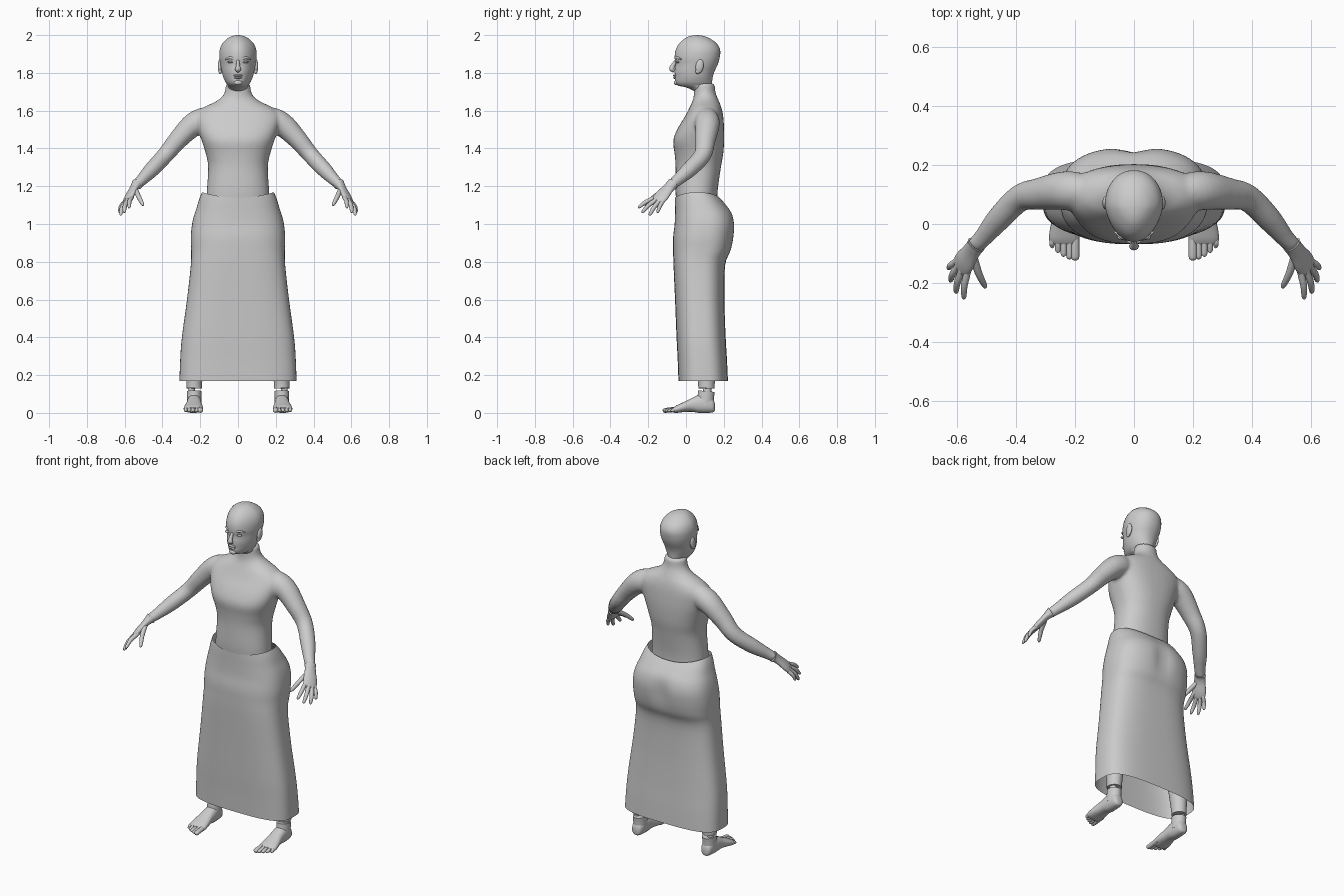
import bpy, bmesh, math
from mathutils import Vector, Matrix

grey = bpy.data.materials.new("light grey")
grey.diffuse_color = (0.6, 0.6, 0.6, 1)


def smooth_rows(rows, k):
    """Catmull-Rom interpolation of equal-length number rows."""
    out = []
    for i in range(len(rows) - 1):
        a, b, c, d = rows[max(i - 1, 0)], rows[i], rows[i + 1], rows[min(i + 2, len(rows) - 1)]
        for j in range(k):
            t = j / k
            out.append([q + 0.5 * t * (r - p + t * (2 * p - 5 * q + 4 * r - s + t * (3 * (q - r) + s - p)))
                        for p, q, r, s in zip(a, b, c, d)])
    return out + [list(rows[-1])]


def loft(bm, rings, seg=32, caps=True, egg=0.0):
    """Skin rings given as (centre, side axis, depth axis, squareness)."""
    loops = []
    for c, u, v, n in rings:
        loop = []
        for i in range(seg):
            a = 2 * math.pi * i / seg
            x, y = math.cos(a), math.sin(a)
            px = math.copysign(abs(x) ** (2 / n), x)
            py = math.copysign(abs(y) ** (2 / n), y)
            px *= 1 - egg * max(0, -py)
            loop.append(bm.verts.new(c + u * px + v * py))
        loops.append(loop)
    for p, q in zip(loops, loops[1:]):
        for i in range(seg):
            j = (i + 1) % seg
            bm.faces.new((p[i], p[j], q[j], q[i]))
    if caps:
        bm.faces.new(loops[0])
        bm.faces.new(loops[-1])


def stack(bm, rows, k=4, seg=40, caps=True, egg=0.0):
    """Upright loft from rows of (z, half width, front y, back y, squareness)."""
    loft(bm, [(Vector((0, (f + b) / 2, z)), Vector((max(w, .001), 0, 0)), Vector((0, (b - f) / 2, 0)), n)
              for z, w, f, b, n in smooth_rows(rows, k)], seg, caps, egg)


def limb(bm, rows, side, k=4, seg=16):
    """Tube from rows of (x, y, z, radius along side, radius across)."""
    rows = smooth_rows(rows, k)
    pts = [Vector(r[:3]) for r in rows]
    rings = []
    for i, r in enumerate(rows):
        t = (pts[min(i + 1, len(pts) - 1)] - pts[max(i - 1, 0)]).normalized()
        s = Vector(side)
        u = (s - t * s.dot(t)).normalized()
        rings.append((pts[i], u * max(r[3], .001), t.cross(u) * max(r[4], .001), 2))
    loft(bm, rings, seg)


def ball(bm, c, size, turn=0.0):
    m = Matrix.Translation(c) @ Matrix.Rotation(turn, 4, 'X') @ Matrix.Diagonal((*size, 1))
    bmesh.ops.create_uvsphere(bm, u_segments=20, v_segments=12, radius=1, matrix=m)


def finish(bm, name, mirror=False):
    bmesh.ops.recalc_face_normals(bm, faces=bm.faces)
    me = bpy.data.meshes.new(name)
    bm.to_mesh(me)
    bm.free()
    me.materials.append(grey)
    ob = bpy.data.objects.new(name, me)
    bpy.context.collection.objects.link(ob)
    bpy.context.view_layer.objects.active = ob
    ob.select_set(True)
    bpy.ops.object.shade_smooth_by_angle(angle=math.radians(50))
    ob.select_set(False)
    if mirror:
        ob.modifiers.new("mirror", 'MIRROR').use_mirror_merge = False
    return ob


# Torso, neck and arms blended into one skin
bm = bmesh.new()
stack(bm, [(1.10, .170, -.050, .165, 2.3), (1.18, .165, -.056, .168, 2.3), (1.30, .158, -.055, .185, 2.3),
           (1.37, .170, -.060, .197, 2.4), (1.44, .192, -.068, .202, 2.5), (1.50, .212, -.047, .202, 2.5),
           (1.57, .225, -.005, .197, 2.4), (1.615, .185, .018, .188, 2.2), (1.645, .125, .032, .177, 2),
           (1.67, .088, .040, .166, 2), (1.70, .070, .042, .156, 2), (1.745, .064, .042, .152, 2)])
for s in (1, -1):
    limb(bm, [(s * .14, .11, 1.565, .05, .06), (s * .20, .112, 1.545, .066, .066), (s * .25, .112, 1.515, .065, .062),
              (s * .32, .102, 1.443, .055, .052), (s * .385, .088, 1.365, .047, .045),
              (s * .455, .02, 1.29, .043, .042), (s * .51, -.045, 1.233, .033, .032),
              (s * .537, -.073, 1.208, .030, .028)], (0, 1, 0))
body = finish(bm, "torso_and_arms")
rm = body.modifiers.new("blend", 'REMESH')
rm.mode, rm.voxel_size, rm.use_smooth_shade = 'VOXEL', .009, True
sm = body.modifiers.new("soften", 'SMOOTH')
sm.factor, sm.iterations = .5, 8

# Head, chin tucking back into the neck
bm = bmesh.new()
stack(bm, [(1.70, .050, .050, .140, 2), (1.722, .052, .005, .140, 2), (1.733, .054, -.042, .138, 2),
           (1.75, .066, -.057, .138, 2.1), (1.78, .079, -.058, .142, 2.2), (1.81, .086, -.060, .152, 2.2),
           (1.845, .093, -.056, .168, 2.2), (1.88, .098, -.060, .178, 2.2), (1.92, .097, -.055, .181, 2.1),
           (1.955, .083, -.036, .163, 2.1), (1.983, .055, -.005, .125, 2), (1.996, .027, .025, .09, 2),
           (2.0, .001, .055, .06, 2)], egg=.22)
finish(bm, "head")

# Nose and lips
bm = bmesh.new()
limb(bm, [(0, -.050, 1.872, .006, .006), (0, -.061, 1.852, .009, .009), (0, -.072, 1.832, .012, .013),
          (0, -.075, 1.819, .017, .013), (0, -.062, 1.809, .010, .008)], (1, 0, 0))
finish(bm, "nose")
bm = bmesh.new()
ball(bm, (0, -.058, 1.786), (.024, .010, .006))
ball(bm, (0, -.058, 1.774), (.020, .010, .006))
ball(bm, (0, -.053, 1.748), (.022, .011, .013))
finish(bm, "lips_and_chin")

# Eyes, brows and ears
bm = bmesh.new()
ball(bm, (.040, -.045, 1.857), (.016, .010, .006))
limb(bm, [(.016, -.053, 1.871, .004, .004), (.040, -.046, 1.880, .007, .006),
          (.066, -.026, 1.872, .003, .003)], (0, 0, 1))
finish(bm, "eyes_and_brows", True)
bm = bmesh.new()
ball(bm, (.096, .072, 1.835), (.011, .021, .037), -.15)
ball(bm, (.094, .062, 1.808), (.009, .012, .014))
finish(bm, "ears", True)

# Hand: cuff, palm, four fingers and thumb
bm = bmesh.new()
across = (.037, .04, -.025)
limb(bm, [(.534, -.070, 1.211, .033, .031), (.541, -.080, 1.203, .031, .025), (.555, -.100, 1.182, .034, .019),
          (.573, -.127, 1.150, .041, .018), (.586, -.147, 1.127, .038, .014),
          (.592, -.156, 1.117, .026, .008)], across, seg=20)
fingers = [((.564, -.163, 1.140), (.577, -.255, 1.086)), ((.584, -.160, 1.127), (.604, -.235, 1.060)),
           ((.597, -.146, 1.116), (.623, -.195, 1.045)), ((.602, -.126, 1.115), (.630, -.152, 1.060)),
           ((.542, -.115, 1.180), (.502, -.218, 1.098))]
for i, (a, b) in enumerate(fingers):
    a, b = Vector(a), Vector(b)
    r = .0125 if i == 4 else .0115 - .001 * (i == 3)
    mid = a.lerp(b, .5) + Vector((.004, 0, .006))
    limb(bm, [(*(a + (a - b) * .25), r, r), (*a, r * 1.05, r * 1.05), (*mid, r, r),
              (*a.lerp(b, .9), r * .75, r * .7), (*b, .001, .001)], across, k=3, seg=12)
finish(bm, "hands", True)

# Long skirt, open at waist and hem
bm = bmesh.new()
stack(bm, [(.17, .310, -.040, .222, 3.2), (.28, .306, -.044, .217, 3.1), (.40, .297, -.050, .210, 3),
           (.60, .270, -.058, .203, 2.9), (.78, .250, -.066, .207, 2.8), (.86, .248, -.068, .238, 2.7),
           (.93, .250, -.068, .254, 2.6), (1.0, .243, -.060, .258, 2.6), (1.06, .228, -.058, .243, 2.5),
           (1.11, .207, -.058, .205, 2.4), (1.14, .190, -.058, .178, 2.3)], seg=64, caps=False)
for v in bm.verts:
    x, y, z = v.co
    if y > .08:  # centre dip at the seat
        v.co.y -= .018 * math.exp(-(x / .045) ** 2) * math.exp(-((z - .97) / .09) ** 2)
    if z > 1.08:  # waistline rises at the hips
        v.co.z += .028 * (abs(x) / .19) ** 2 * (z - 1.08) / .06
finish(bm, "skirt")

# Legs ending in a cuff above the ankle gap
bm = bmesh.new()
limb(bm, [(.232, .108, .130, .041, .043), (.231, .108, .17, .042, .045), (.225, .105, .30, .052, .056),
          (.205, .090, .50, .055, .058), (.17, .085, .70, .070, .073), (.13, .09, .95, .085, .09)], (1, 0, 0), seg=24)
limb(bm, [(.245, .112, .10, .018, .022), (.245, .112, .14, .018, .022)], (1, 0, 0))
finish(bm, "legs", True)

# Foot from heel to ball, ankle and five toes
bm = bmesh.new()
rows = [(.153, .012, .015, .045, .232), (.145, .028, .004, .070, .232), (.115, .036, .0, .095, .232),
        (.07, .039, .0, .095, .232), (.03, .041, .006, .078, .233), (-.015, .049, .004, .056, .235),
        (-.05, .052, .0, .040, .236), (-.068, .046, .002, .028, .235)]
loft(bm, [(Vector((x, y, (a + b) / 2)), Vector((w, 0, 0)), Vector((0, 0, (b - a) / 2)), 2.3)
          for y, w, a, b, x in smooth_rows(rows, 3)], 24)
limb(bm, [(.232, .100, .04, .038, .048), (.232, .105, .085, .038, .044), (.232, .108, .115, .038, .044)],
     (1, 0, 0), seg=24)
for i in range(5):
    x, r = .199 + .0195 * i, (.014, .011, .0105, .010, .0095)[i]
    tip = (-.124, -.120, -.111, -.098, -.082)[i]
    limb(bm, [(x, -.035, .020, r, r), (x, -.065, .018, r, r), (x, tip + .014, .013, r, r * .9),
              (x, tip + .004, .012, r * .7, r * .6), (x, tip, .011, .001, .001)], (1, 0, 0), k=3, seg=12)
finish(bm, "feet", True)
